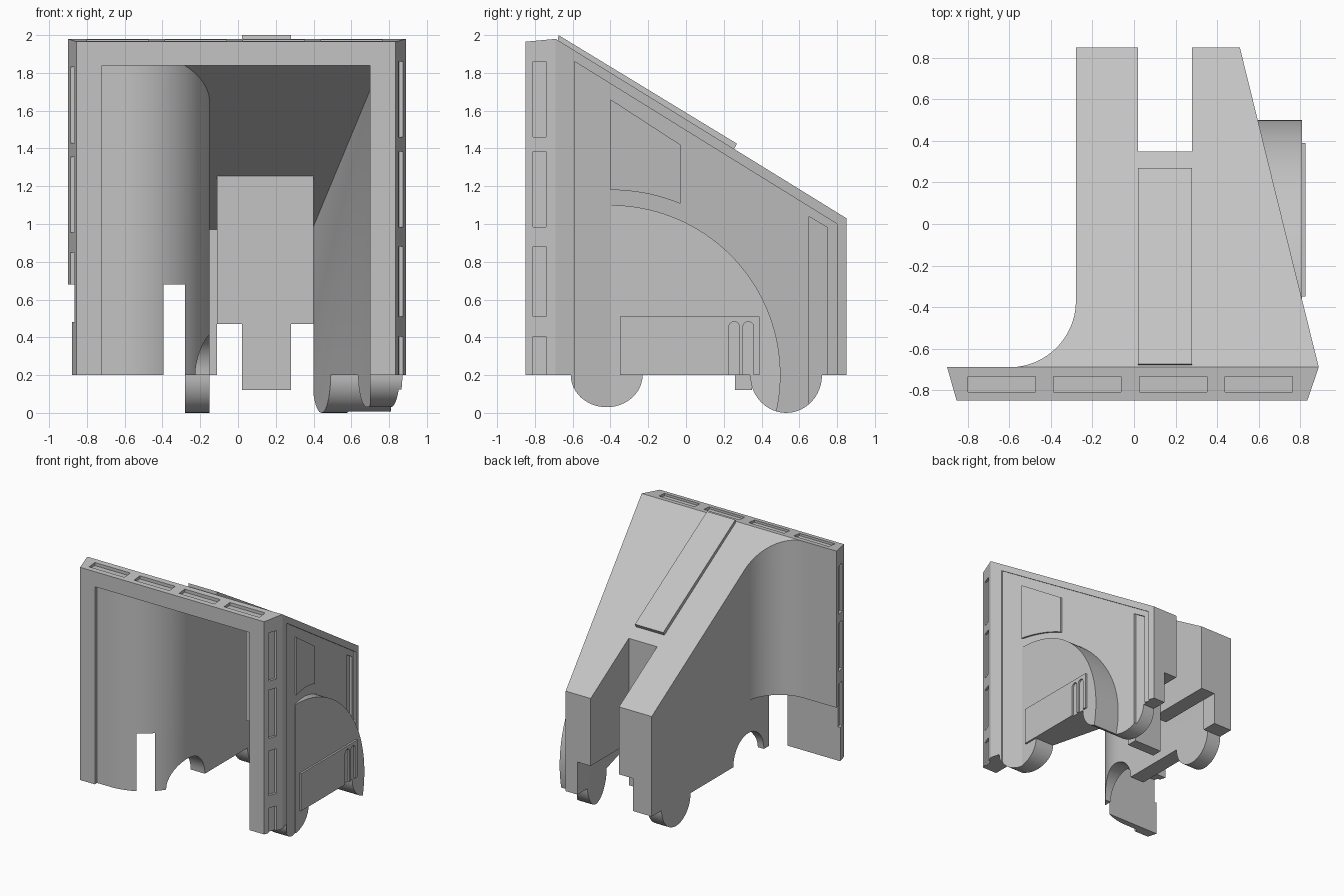
import bpy, bmesh
from math import cos, sin, pi

if "Cube" in bpy.data.objects:
    bpy.data.objects.remove(bpy.data.objects["Cube"], do_unlink=True)

grey = bpy.data.materials.new("plain_grey")
grey.use_nodes = True
grey.diffuse_color = (0.55, 0.55, 0.55, 1)
grey.node_tree.nodes["Principled BSDF"].inputs["Base Color"].default_value = (0.55, 0.55, 0.55, 1)


def arc(cx, cy, rx, ry, a0, a1, n=24):
    return [(cx + rx * cos(a0 + (a1 - a0) * i / n), cy + ry * sin(a0 + (a1 - a0) * i / n))
            for i in range(n + 1)]


def loft(name, ring_a, ring_b):
    """Closed solid between two matching rings."""
    bm = bmesh.new()
    a = [bm.verts.new(p) for p in ring_a]
    b = [bm.verts.new(p) for p in ring_b]
    bm.faces.new(a)
    bm.faces.new(b[::-1])
    for i in range(len(a)):
        j = (i + 1) % len(a)
        bm.faces.new((a[i], b[i], b[j], a[j]))
    bmesh.ops.recalc_face_normals(bm, faces=bm.faces)
    mesh = bpy.data.meshes.new(name)
    bm.to_mesh(mesh)
    bm.free()
    mesh.materials.append(grey)
    obj = bpy.data.objects.new(name, mesh)
    bpy.context.collection.objects.link(obj)
    return obj


def plan(name, pts, z0, z1):
    return loft(name, [(x, y, z0) for x, y in pts], [(x, y, z1) for x, y in pts])


def side(name, pts, x0, x1):
    """Extrude a (y, z) profile in x; each end is a number or a function of y."""
    f0 = x0 if callable(x0) else lambda y: x0
    f1 = x1 if callable(x1) else lambda y: x1
    return loft(name, [(f0(y), y, z) for y, z in pts], [(f1(y), y, z) for y, z in pts])


def rect(a0, a1, b0, b1):
    return [(a0, b0), (a1, b0), (a1, b1), (a0, b1)]


def box(name, x0, x1, y0, y1, z0, z1):
    return plan(name, rect(x0, x1, y0, y1), z0, z1)


def boolean(obj, tool, op="DIFFERENCE"):
    tool.hide_render = True
    mod = obj.modifiers.new("cut", "BOOLEAN")
    mod.operation, mod.solver, mod.object = op, "EXACT", tool
    bpy.context.view_layer.update()
    deps = bpy.context.evaluated_depsgraph_get()
    mesh = bpy.data.meshes.new_from_object(obj.evaluated_get(deps))
    obj.modifiers.clear()
    obj.data = mesh
    bpy.data.objects.remove(tool, do_unlink=True)


def wall(offset):
    """Slanted outer wall on the left, moved outward by offset."""
    return lambda y: 0.89 - 0.247 * (y + 0.69) + offset


# side silhouette with the two round feet
def silhouette():
    return ([(-0.85, 0.2), (-0.85, 1.965), (-0.69, 1.98), (0.85, 1.03), (0.85, 0.2)]
            + arc(0.53, 0.2, 0.19, 0.2, 0, -pi) + arc(-0.42, 0.2, 0.19, 0.17, 0, -pi))


# outer shell
outer = ([(-0.855, -0.85), (0.835, -0.85), (0.89, -0.69), (0.51, 0.85), (-0.28, 0.85)]
         + arc(-0.6, -0.37, 0.32, 0.32, 0, -pi / 2) + [(-0.9, -0.69)])
body = plan("body_shell", outer, -0.2, 2.2)
boolean(body, side("profile", silhouette(), -2, 2), "INTERSECT")

# hollow interior, leaving the solid block around the rear notch
inner = ([(-0.72, -0.95), (0.70, -0.95), (0.70, -0.48), (0.393, 0.72), (-0.15, 0.72)]
         + arc(-0.6, -0.37, 0.45, 0.45, 0, -pi / 2) + [(-0.72, -0.82)])
hollow = plan("hollow", inner, -0.5, 2.2)
ceiling = [(-1.2, -1), (-1.2, 1.84), (-0.69, 1.84), (0.9, 0.86), (0.9, -1)]
boolean(hollow, side("ceiling", ceiling, -2, 2), "INTERSECT")
boolean(hollow, box("block", -0.11, 0.40, 0.26, 1, 0.47, 3))
boolean(body, hollow)

# rear notch, rear lower opening, corner clearance, front foot arch
boolean(body, box("notch", 0.02, 0.28, 0.35, 1, -1, 3))
boolean(body, box("rear_opening", -0.11, 0.40, 0.2, 1, -1, 0.47))
boolean(body, box("clearance", -2, -0.281, -0.77, 0.1, -1, 0.68))
boolean(body, side("arch", arc(-0.42, 0.2, 0.2, 0.21, 0, 2 * pi, 40)[:-1], -0.6, -0.1))

# recessed side panel and narrow slot in the slanted wall
panel = [(-0.59, -0.1), (-0.59, 1.86), (0.80, 1.0), (0.80, -0.1)]
boolean(body, side("panel", panel, wall(-0.015), wall(0.3)))
strip = [(0.65, 0.05), (0.65, 1.04), (0.75, 0.98), (0.75, 0.05)]
boolean(body, side("strip", strip, wall(-0.035), wall(0.3)))

# slots round the front frame
for i in range(4):
    x = -0.80 + 0.413 * i
    boolean(body, box("top_slot", x, x + 0.325, -0.81, -0.735, 1.95, 2.3))
    z = 1.46 - 0.475 * i
    low, high = max(z, 0.1), z + 0.4 - (0.03 if i > 1 else 0)
    right = rect(-0.81, -0.74, low - 0.03, high - 0.03)
    left = rect(-0.81, -0.74, low, high)
    boolean(body, side("left_slot", left, lambda y: 0.815 + 0.344 * (y + 0.85), 1.5))
    if i < 3:
        boolean(body, side("right_slot", right, lambda y: -0.835 - 0.28 * (y + 0.85), -1.5))

# inner hanging plate
box("hanging_plate", 0.02, 0.28, 0.26, 0.35, 0.12, 0.60)

# raised strip on the sloped roof
side("roof_strip", [(-0.68, 1.96), (-0.675, 2.0), (0.27, 1.425), (0.25, 1.39)], 0.02, 0.28)

# raised side window
window = [(-0.40, 1.66), (-0.03, 1.42)] + arc(-0.4, 0.2, 0.98, 0.98, 1.183, pi / 2, 12)
side("side_window", window, wall(-0.06), wall(0.0))

# rounded fender with flat outer face
fender = side("fender", [(-0.4, 0.0)] + arc(-0.4, 0.2, 0.9, 0.9, -0.224, pi / 2, 40),
              wall(-0.08), 0.81)
boolean(fender, side("profile", silhouette(), -2, 2), "INTERSECT")

# lower plate with two round-topped grooves
lower = side("lower_plate", rect(-0.35, 0.39, 0.2, 0.51), 0.75, 0.825)
for y in (0.255, 0.33):
    groove = [(y - 0.028, 0.1)] + arc(y, 0.455, 0.028, 0.028, pi, 0, 10) + [(y + 0.028, 0.1)]
    boolean(lower, side("groove", groove, 0.808, 1))

# smooth the curved walls, keep the edges sharp
bpy.ops.object.select_all(action="DESELECT")
for obj in bpy.context.collection.objects:
    if obj.type == "MESH" and grey.name in obj.data.materials:
        obj.select_set(True)
        bpy.context.view_layer.objects.active = obj
bpy.ops.object.shade_smooth_by_angle(angle=0.5)
